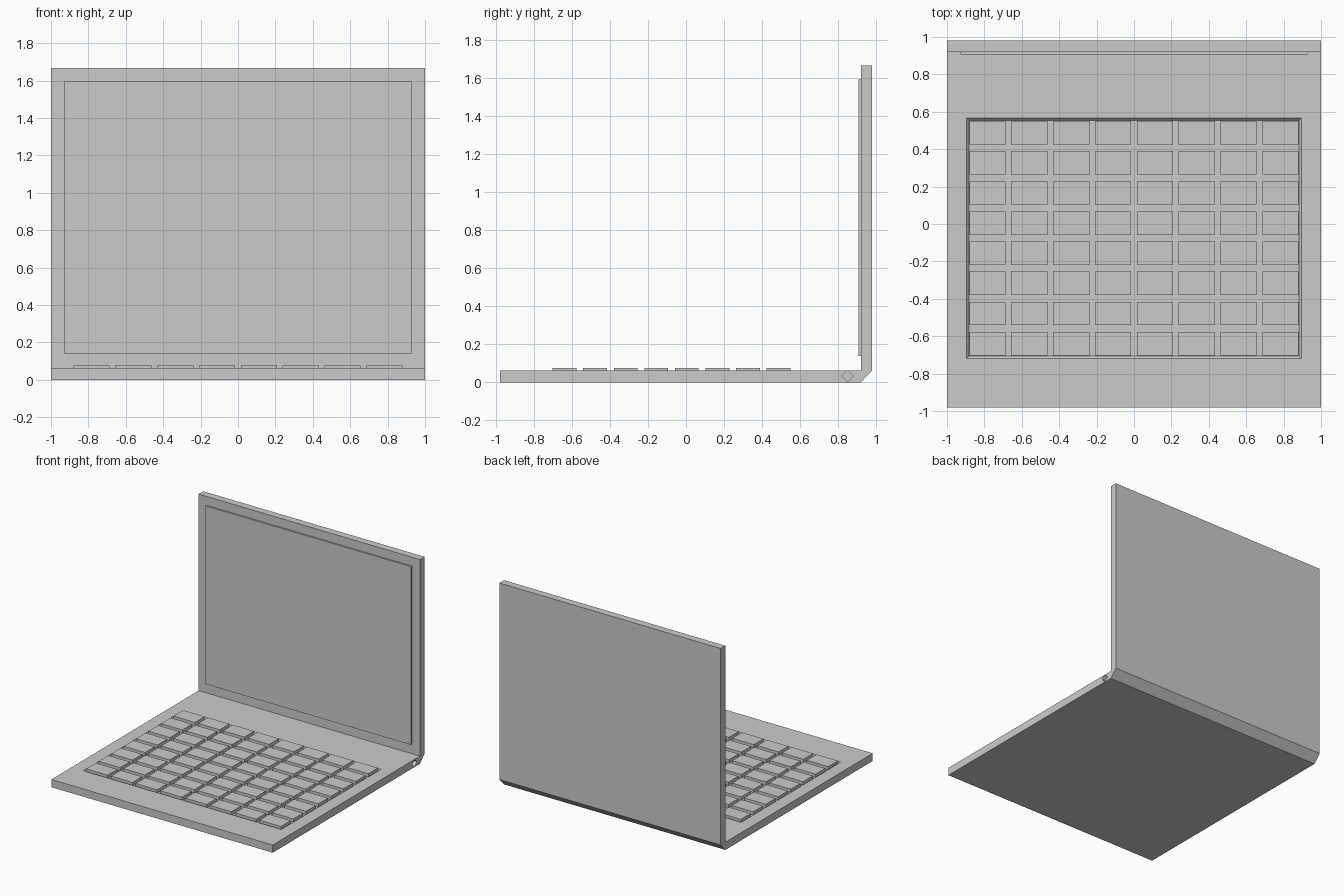
import bpy
import bmesh
from math import cos, sin, pi

default = bpy.data.objects.get("Cube")
if default:
    bpy.data.objects.remove(default, do_unlink=True)

# One plain grey for everything
grey = bpy.data.materials.new("plain grey")
grey.use_nodes = True
COLOUR = (0.6, 0.6, 0.6, 1)
grey.diffuse_color = COLOUR
grey.node_tree.nodes["Principled BSDF"].inputs["Base Color"].default_value = COLOUR


def make_object(name, bm):
    bmesh.ops.recalc_face_normals(bm, faces=bm.faces)
    mesh = bpy.data.meshes.new(name)
    bm.to_mesh(mesh)
    bm.free()
    mesh.materials.append(grey)
    obj = bpy.data.objects.new(name, mesh)
    bpy.context.collection.objects.link(obj)
    return obj


def extrude_x(name, profile, x0, x1):
    """Sweep a closed (y, z) profile from x0 to x1."""
    bm = bmesh.new()
    face = bm.faces.new([bm.verts.new((x0, y, z)) for y, z in profile])
    result = bmesh.ops.extrude_face_region(bm, geom=[face])
    verts = [v for v in result["geom"] if isinstance(v, bmesh.types.BMVert)]
    bmesh.ops.translate(bm, verts=verts, vec=(x1 - x0, 0, 0))
    return make_object(name, bm)


def box(name, xs, ys, zs, flare=0):
    """Box between limits; flare widens the top on every side."""
    bm = bmesh.new()
    bmesh.ops.create_cube(bm, size=1)
    for v in bm.verts:
        grow = flare if v.co.z > 0 else 0
        x, y, z = (1 if c > 0 else 0 for c in v.co)
        v.co = (xs[x] + (grow if x else -grow),
                ys[y] + (grow if y else -grow), zs[z])
    return make_object(name, bm)


def cut(target, cutter):
    cutter.hide_render = True
    mod = target.modifiers.new("cut", 'BOOLEAN')
    mod.operation = 'DIFFERENCE'
    mod.solver = 'EXACT'
    mod.object = cutter
    bpy.context.view_layer.objects.active = target
    bpy.ops.object.modifier_apply(modifier=mod.name)
    bpy.data.objects.remove(cutter, do_unlink=True)


# Base and upright lid in one L-shaped shell, chamfered at the rear corner
DECK, FRONT, BACK, LID, TOP = 0.063, -0.98, 0.98, 0.92, 1.667
shell = extrude_x("laptop_shell", [
    (FRONT, 0), (LID, 0), (BACK, DECK), (BACK, TOP),
    (LID, TOP), (LID, DECK), (FRONT, DECK)], -1, 1)

# Keyboard well with sloping walls
FLOOR = DECK - 0.014
cut(shell, box("well_cutter", (-0.882, 0.882), (-0.706, 0.554),
               (FLOOR, DECK + 0.014), flare=0.026))

# Diamond socket in the side
diamond = [(0.85 + 0.03 * cos(i * pi / 2), 0.033 + 0.03 * sin(i * pi / 2))
           for i in range(4)]
cut(shell, extrude_x("socket_cutter", diamond, 0.95, 1.05))

# Raised screen panel
box("screen", (-0.927, 0.927), (0.907, LID + 0.005), (0.14, 1.595))

# Keys in an even grid
COUNT, PITCH_X, PITCH_Y = 8, 0.2237, 0.161
for row in range(COUNT):
    for col in range(COUNT):
        x = -0.88 + col * PITCH_X
        y = 0.55 - row * PITCH_Y
        box(f"key_{row + 1}_{col + 1}", (x, x + 0.194), (y - 0.125, y),
            (FLOOR - 0.003, 0.076))
